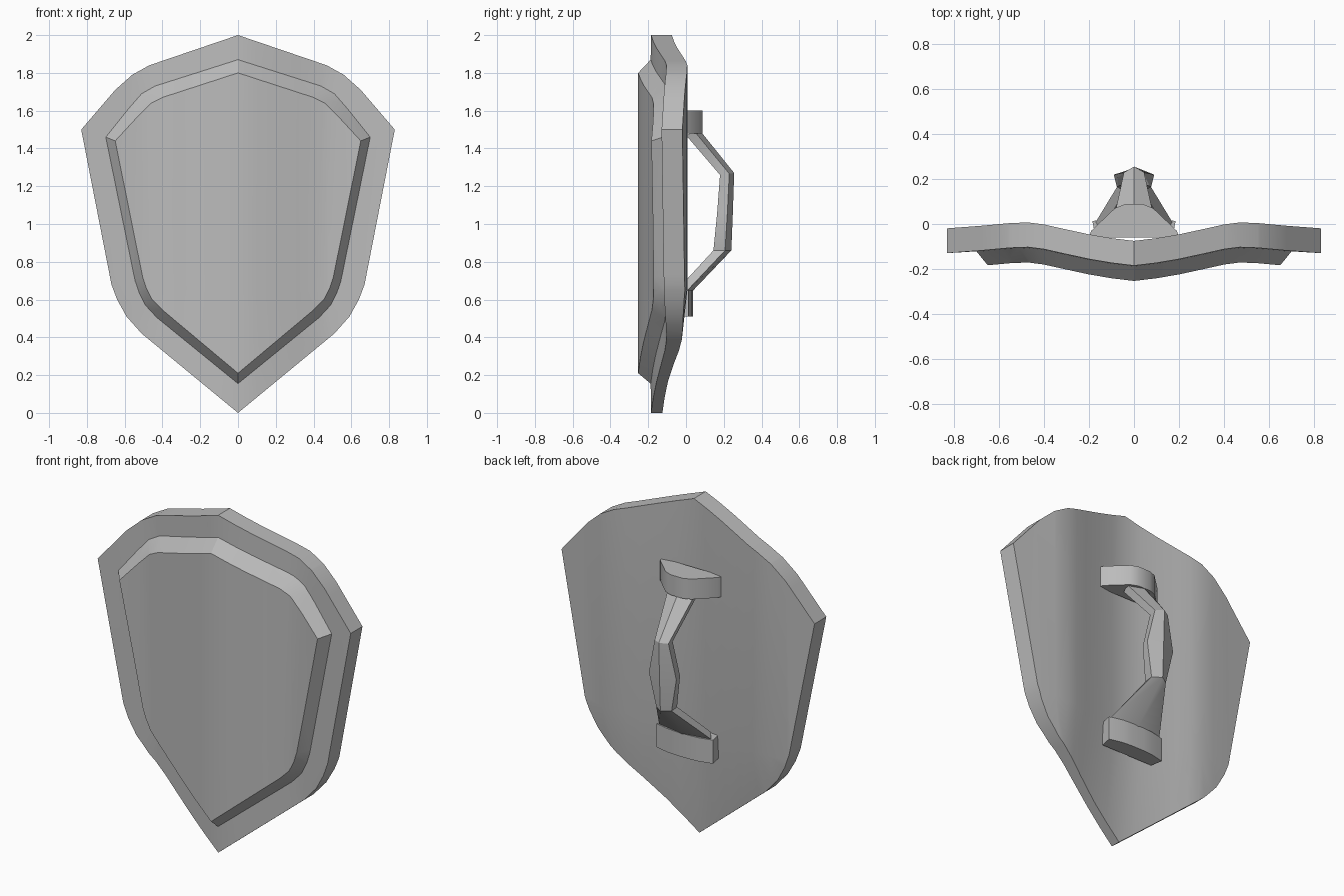
import bpy, bmesh, math
from mathutils import Vector

cube = bpy.data.objects.get("Cube")
if cube:
    bpy.data.objects.remove(cube, do_unlink=True)

steel = bpy.data.materials.new("plain grey")
steel.use_nodes = True
steel.diffuse_color = (0.5, 0.5, 0.5, 1)
steel.node_tree.nodes["Principled BSDF"].inputs["Base Color"].default_value = (0.5, 0.5, 0.5, 1)


def finish(bm, name, angle):
    bmesh.ops.recalc_face_normals(bm, faces=bm.faces)
    mesh = bpy.data.meshes.new(name)
    bm.to_mesh(mesh)
    bm.free()
    mesh.materials.append(steel)
    ob = bpy.data.objects.new(name, mesh)
    bpy.context.collection.objects.link(ob)
    bpy.ops.object.select_all(action='DESELECT')
    bpy.context.view_layer.objects.active = ob
    ob.select_set(True)
    bpy.ops.object.shade_smooth_by_angle(angle=math.radians(angle))
    return ob


def loft(bm, rings):
    """Bridge matching rings of points and cap both ends."""
    rows = [[bm.verts.new(p) for p in ring] for ring in rings]
    for a, b in zip(rows, rows[1:]):
        for i in range(len(a)):
            j = (i + 1) % len(a)
            bm.faces.new((a[i], a[j], b[j], b[i]))
    bm.faces.new(rows[0])
    bm.faces.new(rows[-1])


def mirrored(half):
    """Close a half outline that starts and ends on the centre line."""
    return half + [(-x, z) for x, z in half[-2:0:-1]]


# Curved body: wavy across its width
WAVE = [(0, -.075), (.1, -.063), (.2, -.046), (.32, -.02), (.4, -.002),
        (.47, .007), (.55, .004), (.68, -.008), (.84, -.02)]


def wave(x):
    x = min(abs(x), .83)
    for (x0, y0), (x1, y1) in zip(WAVE, WAVE[1:]):
        if x <= x1:
            return y0 + (y1 - y0) * (x - x0) / (x1 - x0)


# Outlines of the rim, the foot of the raised panel and its face
rim = mirrored([(0, 2), (.47, 1.84), (.56, 1.79), (.65, 1.71), (.83, 1.5), (.67, .68),
                (.64, .6), (.59, .51), (.51, .42), (0, 0)])
foot = mirrored([(0, 1.87), (.44, 1.73), (.51, 1.69), (.58, 1.61), (.7, 1.46), (.545, .7),
                 (.525, .64), (.49, .57), (.43, .505), (0, .155)])
face = mirrored([(0, 1.8), (.4, 1.67), (.46, 1.64), (.53, 1.57), (.65, 1.44), (.505, .72),
                 (.485, .66), (.455, .6), (.4, .545), (0, .21)])

bm = bmesh.new()
loft(bm, [[(x, depth, z) for x, z in outline] for outline, depth in
          ((rim, 0), (rim, -.11), (foot, -.112), (face, -.178))])
for x in [s * w[0] for w in WAVE[:-1] for s in (1, -1)]:
    bmesh.ops.bisect_plane(bm, geom=bm.verts[:] + bm.edges[:] + bm.faces[:],
                           plane_co=(x, 0, 0), plane_no=(1, 0, 0), dist=1e-5)
bmesh.ops.bisect_plane(bm, geom=bm.verts[:] + bm.edges[:] + bm.faces[:],
                       plane_co=(0, 0, .65), plane_no=(0, 0, 1), dist=1e-5)
bmesh.ops.remove_doubles(bm, verts=bm.verts, dist=1e-5)
for v in bm.verts:
    thin = -.05 * min(max((.65 - v.co.z) / .45, 0), 1) if v.co.y > -.01 else 0
    v.co.y += wave(v.co.x) + thin
finish(bm, "shield_body", 32)


# Mounting pads behind the body
def pad(name, half, z0, z1):
    outline = half + [(-x, y) for x, y in reversed(half)]
    bm = bmesh.new()
    loft(bm, [[(x, y, z) for x, y in outline] for z in (z0, z1)])
    finish(bm, name, 30)


pad("upper_mount", [(.2, -.06), (.19, -.03), (.085, .07), (.04, .088)], 1.48, 1.6)
pad("lower_mount", [(.17, -.06), (.185, .012), (.1, .032), (.04, .036)], .51, .65)

# Grip: ridged section whose width swells at the middle and the lower mount
stations = [(1.5, 1.47, .07, .0, .085), (1.27, 1.26, .255, .18, .045),
            (1.06, 1.06, .248, .165, .09), (.86, .86, .24, .145, .05),
            (.64, .67, .03, -.03, .17)]
bm = bmesh.new()
rings = []
for z_out, z_in, y_out, y_in, w in stations:
    y_mid, z_mid = y_out * .65 + y_in * .35, z_out * .65 + z_in * .35
    rings.append([(0, y_out, z_out), (w, y_mid, z_mid), (w * .85, y_in, z_in),
                  (-w * .85, y_in, z_in), (-w, y_mid, z_mid)])
loft(bm, rings)
finish(bm, "grip", 30)
